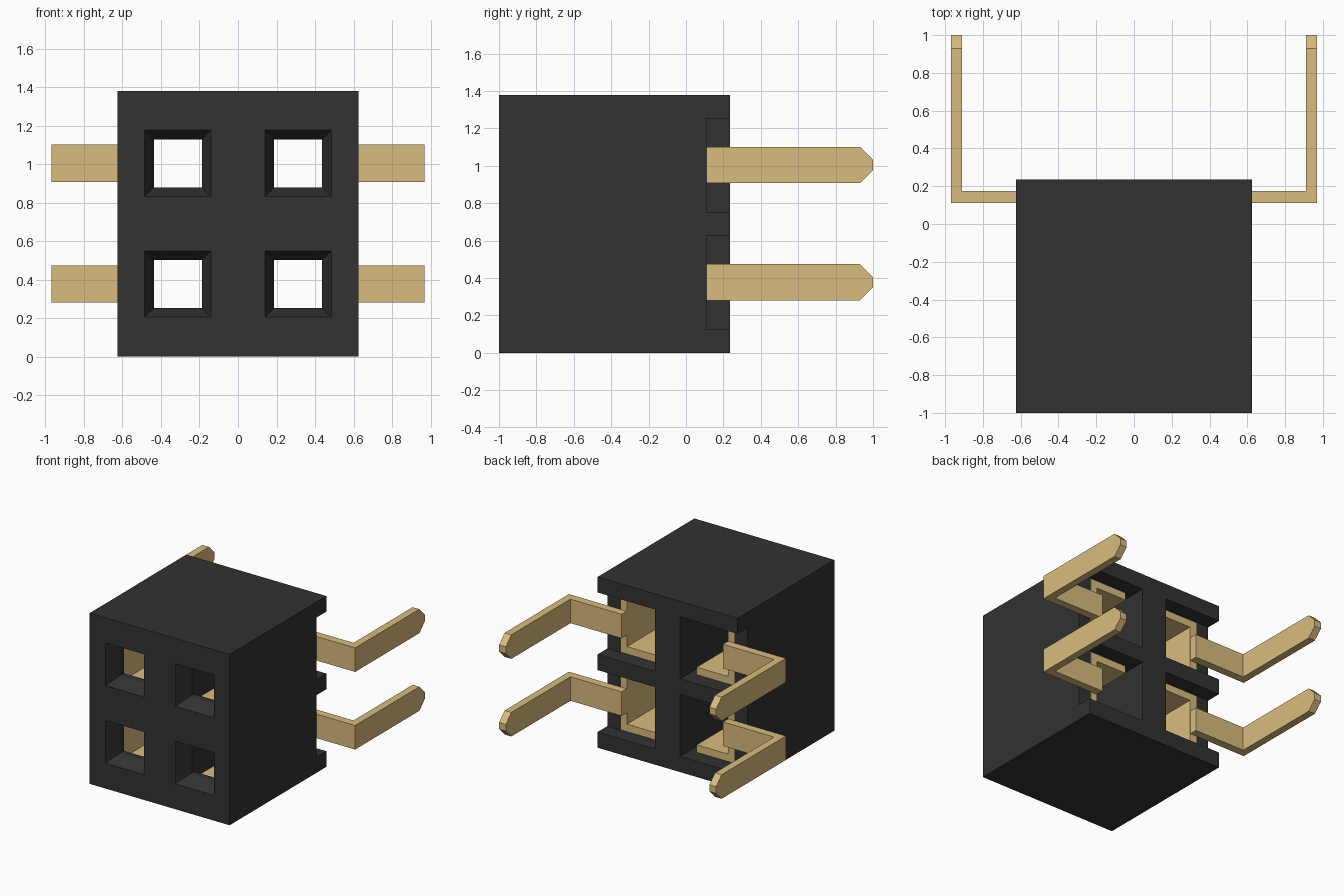
import bpy, bmesh

if "Cube" in bpy.data.objects:
    bpy.data.objects.remove(bpy.data.objects["Cube"], do_unlink=True)


def material(name, rgb, roughness):
    mat = bpy.data.materials.new(name)
    mat.use_nodes = True
    mat.diffuse_color = (*rgb, 1)
    bsdf = mat.node_tree.nodes["Principled BSDF"]
    bsdf.inputs["Base Color"].default_value = (*rgb, 1)
    bsdf.inputs["Roughness"].default_value = roughness
    return mat


BLACK = material("black plastic", (0.032, 0.032, 0.032), 0.6)
GOLD = material("gold metal", (0.70, 0.50, 0.21), 0.5)


def loft(bm, rings):
    """Closed solid through a list of equal-sized rings of 3D points."""
    loops = [[bm.verts.new(p) for p in ring] for ring in rings]
    n = len(loops[0])
    for a, b in zip(loops, loops[1:]):
        for i in range(n):
            j = (i + 1) % n
            bm.faces.new((a[i], a[j], b[j], b[i]))
    bm.faces.new(loops[0])
    bm.faces.new(loops[-1])


def prism(bm, profile, axis, lo, hi):
    """Extrude a 2D profile along an axis; the profile uses the other two axes in order."""
    def place(p, d):
        q = list(p)
        q.insert(axis, d)
        return q
    loft(bm, [[place(p, d) for p in profile] for d in (lo, hi)])


def rect(a0, a1, b0, b1):
    return [(a0, b0), (a1, b0), (a1, b1), (a0, b1)]


def make_object(name, bm, mat):
    bmesh.ops.recalc_face_normals(bm, faces=bm.faces[:])
    mesh = bpy.data.meshes.new(name)
    bm.to_mesh(mesh)
    bm.free()
    mesh.materials.append(mat)
    obj = bpy.data.objects.new(name, mesh)
    bpy.context.collection.objects.link(obj)
    return obj


# Main dimensions
HALF_W, HEIGHT = 0.625, 1.38
FRONT, BACK, NOTCH = -1.0, 0.235, 0.11
CELL_X, ROWS = 0.3125, (0.377, 1.004)
CAV_W, CAV_H, CAV_FRONT = 0.20, 0.25, -0.83
XI, XO = CELL_X - CAV_W, CELL_X + CAV_W
CELLS = [(side, z) for side in (1, -1) for z in ROWS]

# Housing block
bm = bmesh.new()
prism(bm, rect(-HALF_W, HALF_W, FRONT, BACK), 2, 0, HEIGHT)
housing = make_object("housing", bm, BLACK)

# Cutters: rear cavities with side notches, and funnel-shaped front openings
cavities, funnels = bmesh.new(), bmesh.new()
plan = [(XI, CAV_FRONT), (XO, CAV_FRONT), (XO, NOTCH), (0.8, NOTCH), (0.8, 0.4), (XI, 0.4)]
for side, z in CELLS:
    prism(cavities, [(side * x, y) for x, y in plan], 2, z - CAV_H, z + CAV_H)
    rings = []
    for y, h in ((-1.06, 0.196), (-0.88, 0.125), (-0.75, 0.125)):
        rings.append([(side * CELL_X + a, y, z + b) for a, b in rect(-h, h, -h, h)])
    loft(funnels, rings)

cutters = [make_object("cavity_cutter", cavities, BLACK), make_object("funnel_cutter", funnels, BLACK)]
for cutter in cutters:
    cutter.hide_render = True
    mod = housing.modifiers.new(cutter.name, "BOOLEAN")
    mod.operation, mod.solver, mod.object = "DIFFERENCE", "EXACT", cutter

# Bake the cuts and discard the cutters
deps = bpy.context.evaluated_depsgraph_get()
cut_mesh = bpy.data.meshes.new_from_object(housing.evaluated_get(deps))
housing.modifiers.clear()
housing.data = cut_mesh
for cutter in cutters:
    bpy.data.objects.remove(cutter, do_unlink=True)

# Contacts: U-shaped sleeve, outward arm and pointed pin
T, GAP, PIN_H, TIP_H = 0.06, 0.002, 0.097, 0.027
for side, z in CELLS:
    bm = bmesh.new()
    out, top = XO - GAP, CAV_H - GAP
    inner = XI + 0.06
    sleeve = [(inner, -top), (out, -top), (out, top), (inner, top),
              (inner, top - T), (out - T, top - T), (out - T, T - top), (inner, T - top)]
    prism(bm, [(side * x, z + h) for x, h in sleeve], 1, CAV_FRONT + 0.01, NOTCH)
    ends = sorted((side * (XO - T), side * 0.91))
    prism(bm, rect(NOTCH, NOTCH + 0.065, z - PIN_H, z + PIN_H), 0, *ends)
    pin = [(NOTCH, -PIN_H), (0.93, -PIN_H), (1.0, -TIP_H), (1.0, TIP_H), (0.93, PIN_H), (NOTCH, PIN_H)]
    prism(bm, [(y, z + h) for y, h in pin], 0, *sorted((side * 0.91, side * 0.97)))
    name = ("upper" if z > 0.7 else "lower") + ("_left" if side > 0 else "_right") + "_contact"
    make_object(name, bm, GOLD)
